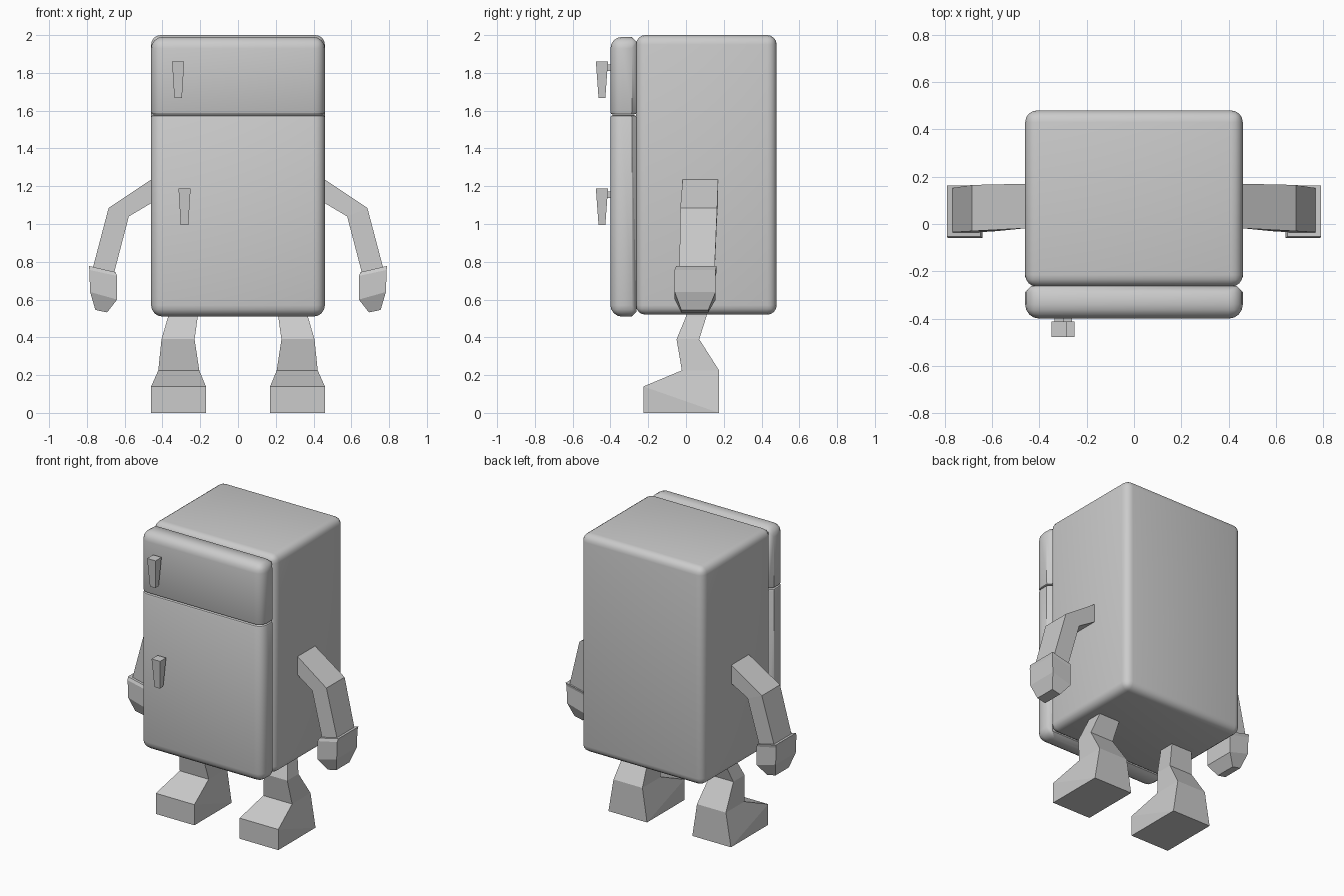
import bpy, bmesh

if "Cube" in bpy.data.objects:
    bpy.data.objects.remove(bpy.data.objects["Cube"])

grey = bpy.data.materials.new("plain grey")
grey.diffuse_color = (0.6, 0.6, 0.6, 1)
grey.use_nodes = True
grey.node_tree.nodes["Principled BSDF"].inputs["Base Color"].default_value = grey.diffuse_color


def finish(name, bm, smooth=False):
    bmesh.ops.recalc_face_normals(bm, faces=bm.faces)
    mesh = bpy.data.meshes.new(name)
    bm.to_mesh(mesh)
    bm.free()
    mesh.materials.append(grey)
    ob = bpy.data.objects.new(name, mesh)
    bpy.context.collection.objects.link(ob)
    if smooth:
        bpy.ops.object.select_all(action='DESELECT')
        bpy.context.view_layer.objects.active = ob
        ob.select_set(True)
        bpy.ops.object.shade_smooth_by_angle(angle=0.7)
    return ob


def box(x0, x1, y0, y1, z0, z1):
    bm = bmesh.new()
    bmesh.ops.create_cube(bm, size=1)
    for v in bm.verts:
        v.co = ((x0 + x1) / 2 + v.co.x * (x1 - x0),
                (y0 + y1) / 2 + v.co.y * (y1 - y0),
                (z0 + z1) / 2 + v.co.z * (z1 - z0))
    return bm


def bevel(bm, edges, offset, segments):
    bmesh.ops.bevel(bm, geom=edges, offset=offset, segments=segments,
                    profile=0.5, affect='EDGES', clamp_overlap=True)


def loft(bm, rings):
    """Skin rings of equal point count and cap both ends."""
    loops = [[bm.verts.new(p) for p in r] for r in rings]
    n = len(loops[0])
    for a, b in zip(loops, loops[1:]):
        for i in range(n):
            j = (i + 1) % n
            bm.faces.new((a[i], a[j], b[j], b[i]))
    bm.faces.new(loops[0])
    bm.faces.new(loops[-1])
    bmesh.ops.remove_doubles(bm, verts=bm.verts, dist=1e-5)


# Cabinet
bm = box(-0.46, 0.46, -0.265, 0.48, 0.52, 2.0)
bevel(bm, bm.edges[:], 0.05, 4)
finish("cabinet", bm, True)

# Doors: one rounded slab split into two, with a softened seam
SPLIT = 1.578
for name, upper in (("freezer_door", True), ("main_door", False)):
    bm = box(-0.46, 0.46, -0.40, -0.262, 0.51, 1.99)
    back = [e for e in bm.edges if all(v.co.y > -0.3 for v in e.verts)]
    bevel(bm, back, 0.025, 1)
    bevel(bm, [e for e in bm.edges
               if all(v.co.y < -0.28 for v in e.verts)
               and any(v.co.y < -0.39 for v in e.verts)], 0.06, 4)
    bmesh.ops.bisect_plane(bm, geom=bm.verts[:] + bm.edges[:] + bm.faces[:],
                           plane_co=(0, 0, SPLIT + (0.002 if upper else -0.002)),
                           plane_no=(0, 0, 1),
                           clear_inner=upper, clear_outer=not upper)
    rim = [e for e in bm.edges if e.is_boundary]
    bmesh.ops.holes_fill(bm, edges=rim, sides=0)
    bevel(bm, [e for e in bm.edges if all(abs(v.co.z - SPLIT) < 0.004 for v in e.verts)],
          0.012, 2)
    finish(name, bm, True)

# Tapered handles with a short stem to the door
for name, x, top in (("freezer_handle", -0.317, 1.86), ("main_handle", -0.283, 1.187)):
    bm = bmesh.new()
    loft(bm, [[(x + sx * w, -0.445 + sy * d, z)
               for sx, sy in ((-1, -1), (1, -1), (1, 1), (-1, 1))]
              for w, d, z in ((0.032, 0.032, top), (0.02, 0.018, top - 0.193))])
    finish(name, bm)
    finish(name + "_stem", box(x - 0.02, x + 0.02, -0.42, -0.39, top - 0.05, top - 0.015))

# Arm and hand sections: outer x, z, inner x, z, front y, back y
ARM = [(0.42, 1.26, 0.42, 1.085, -0.015, 0.17),
       (0.46, 1.235, 0.46, 1.11, -0.018, 0.17),
       (0.685, 1.085, 0.578, 1.04, -0.03, 0.165),
       (0.768, 0.77, 0.655, 0.745, -0.035, 0.152)]
HAND = [(0.79, 0.778, 0.648, 0.745, -0.052, 0.162),
        (0.787, 0.757, 0.64, 0.725, -0.06, 0.157),
        (0.783, 0.64, 0.64, 0.60, -0.06, 0.157),
        (0.755, 0.545, 0.693, 0.532, -0.025, 0.118)]
# Leg sections: inner x, outer x, front y, back y, z
LEG = [(0.21, 0.36, 0.015, 0.12, 0.56), (0.213, 0.37, 0.0, 0.108, 0.51),
       (0.23, 0.405, -0.05, 0.07, 0.39), (0.205, 0.422, -0.022, 0.175, 0.225)]

for side, s in (("left", -1), ("right", 1)):
    for part, rows in (("arm", ARM), ("hand", HAND)):
        bm = bmesh.new()
        loft(bm, [[(s * xo, a, zo), (s * xo, b, zo), (s * xi, b, zi), (s * xi, a, zi)]
                  for xo, zo, xi, zi, a, b in rows])
        finish(f"{side}_{part}", bm)

    # Leg runs into a wedge-shaped foot whose back slopes straight to the floor
    rings = [[(s * xi, a, z), (s * xo, a, z), (s * xo, b, z), (s * xi, b, z)]
             for xi, xo, a, b, z in LEG]
    for front_z in (0.14, 0.0):
        rings.append([(s * 0.17, -0.225, front_z), (s * 0.46, -0.225, front_z),
                      (s * 0.46, 0.175, 0), (s * 0.17, 0.175, 0)])
    bm = bmesh.new()
    loft(bm, rings)
    finish(f"{side}_leg", bm)
